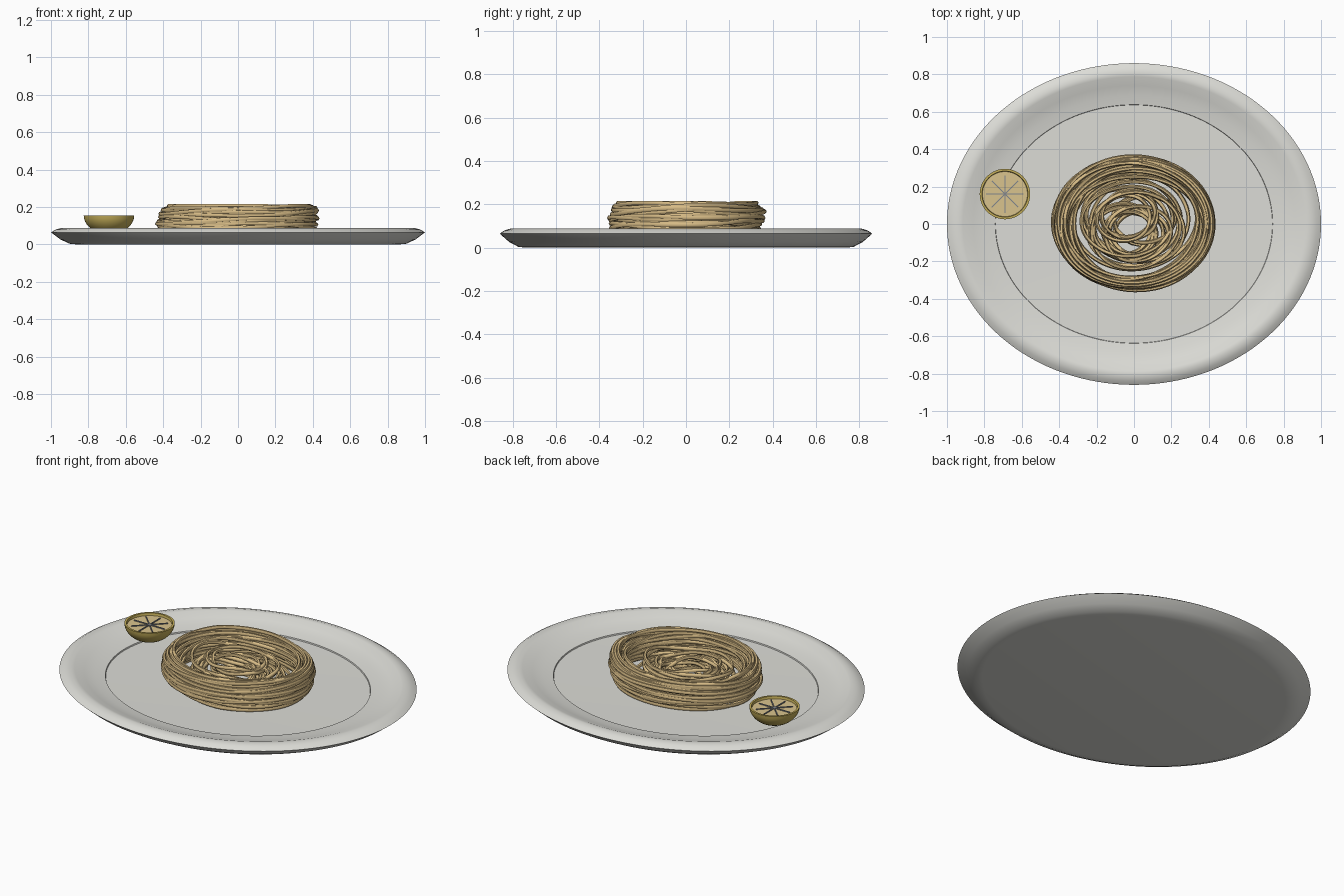
import bpy, bmesh, math, random
from mathutils import Matrix

if "Cube" in bpy.data.objects:
    bpy.data.objects.remove(bpy.data.objects["Cube"])

random.seed(4)
TAU = 2 * math.pi


def material(name, rgb):
    m = bpy.data.materials.new(name)
    m.diffuse_color = (*rgb, 1)
    m.use_nodes = True
    m.node_tree.nodes["Principled BSDF"].inputs["Base Color"].default_value = m.diffuse_color
    return m


CERAMIC = material("white ceramic", (0.72, 0.72, 0.68))
PASTA = material("pasta", (0.68, 0.50, 0.24))
RIND = material("lemon rind", (0.55, 0.42, 0.10))
FLESH = material("lemon flesh", (0.70, 0.55, 0.27))
PITH = material("segment lines", (0.22, 0.24, 0.27))


def activate(ob):
    bpy.ops.object.select_all(action='DESELECT')
    ob.select_set(True)
    bpy.context.view_layer.objects.active = ob


def lathe(name, profile, mat, steps=96, sx=1.0, sy=1.0, loc=(0, 0, 0), angle=35):
    """Spin an (r, z) profile that starts and ends on the axis."""
    bm = bmesh.new()
    vs = [bm.verts.new((r, 0, z)) for r, z in profile]
    es = [bm.edges.new(p) for p in zip(vs, vs[1:])]
    bmesh.ops.spin(bm, geom=vs + es, cent=(0, 0, 0), axis=(0, 0, 1),
                   angle=TAU, steps=steps, use_duplicate=False)
    bmesh.ops.remove_doubles(bm, verts=bm.verts, dist=1e-5)
    bmesh.ops.scale(bm, verts=bm.verts, vec=(sx, sy, 1))
    bmesh.ops.recalc_face_normals(bm, faces=bm.faces)
    me = bpy.data.meshes.new(name)
    bm.to_mesh(me)
    bm.free()
    ob = bpy.data.objects.new(name, me)
    ob.location = loc
    bpy.context.collection.objects.link(ob)
    me.materials.append(mat)
    activate(ob)
    bpy.ops.object.shade_smooth_by_angle(angle=math.radians(angle))
    return ob


# Oval plate: flat foot, flared edge, raised lip and a stepped well
lathe("plate", [(0, 0), (0.86, 0), (0.90, 0.004), (0.95, 0.027), (1.0, 0.065),
                (0.975, 0.080), (0.94, 0.089), (0.915, 0.086), (0.86, 0.068),
                (0.80, 0.055), (0.742, 0.047), (0.740, 0.040), (0.4, 0.037), (0, 0.036)],
      CERAMIC, steps=128, sy=0.86, angle=45)


# Pasta nest: wavy closed strands, as one bevelled curve
nest = bpy.data.curves.new("pasta_nest", 'CURVE')
nest.dimensions = '3D'
nest.bevel_depth = 0.0105
nest.bevel_resolution = 1


def strand(radius, z, offset, tilt, wave):
    n = 72
    a0, t0, p1, p2 = (random.uniform(0, TAU) for _ in range(4))
    spline = nest.splines.new('POLY')
    spline.points.add(n - 1)
    spline.use_cyclic_u = True
    for i, pt in enumerate(spline.points):
        a = TAU * i / n
        r = radius * (1 + wave * math.sin(2 * a + p1) + 0.4 * wave * math.sin(3 * a + p2))
        x = r * math.cos(a) + offset * math.cos(a0)
        y = r * math.sin(a) + offset * math.sin(a0)
        h = z + tilt * math.sin(a + t0) + 0.5 * tilt * math.sin(3 * a + p2)
        pt.co = (x, 0.82 * y, min(max(h, 0.05), 0.207), 1)


for i in range(26):      # outer wall
    t = i / 25
    strand(0.395 + 0.03 * math.sin(math.pi * t) - 0.025 * random.random(),
           0.055 + 0.145 * t, 0.012, 0.014, 0.015)
for i in range(13):      # shoulder
    strand(random.uniform(0.31, 0.37), random.uniform(0.10, 0.20), 0.025, 0.015, 0.03)
for i in range(7):       # sparse middle
    strand(random.uniform(0.22, 0.27), random.uniform(0.08, 0.17), 0.04, 0.018, 0.04)
for i in range(15):      # crossing loops around the central hole
    strand(random.uniform(0.13, 0.18), random.uniform(0.07, 0.155), 0.065, 0.018, 0.04)

nest.materials.append(PASTA)
nest_ob = bpy.data.objects.new("pasta_nest", nest)
bpy.context.collection.objects.link(nest_ob)
activate(nest_ob)
bpy.ops.object.convert(target='MESH')
bpy.ops.object.shade_smooth_by_angle(angle=math.radians(60))

# Lemon half: bowl-shaped rind with a slightly sunken flesh disc
LX, LY, TOP, R, DEPTH = -0.69, 0.16, 0.155, 0.135, 0.1
arc = [(R * math.sin(k * math.pi / 20), TOP - DEPTH * math.cos(k * math.pi / 20))
       for k in range(11)]
lathe("lemon_rind", arc + [(0.123, TOP), (0.119, TOP - 0.02), (0, TOP - 0.02)],
      RIND, steps=48, loc=(LX, LY, 0))
lathe("lemon_flesh", [(0, TOP - 0.021), (0.121, TOP - 0.021), (0.121, TOP - 0.014),
                      (0, TOP - 0.014)], FLESH, steps=48, loc=(LX, LY, 0))

# Thin bars dividing the lemon into eight segments
bm = bmesh.new()
for k in range(4):
    m = Matrix.Translation((LX, LY, TOP - 0.012)) @ Matrix.Rotation(k * math.pi / 4, 4, 'Z')
    bmesh.ops.create_cube(bm, size=1, matrix=m @ Matrix.Diagonal((0.2, 0.006, 0.006, 1)))
me = bpy.data.meshes.new("lemon_segment_lines")
bm.to_mesh(me)
bm.free()
me.materials.append(PITH)
bpy.context.collection.objects.link(bpy.data.objects.new("lemon_segment_lines", me))
